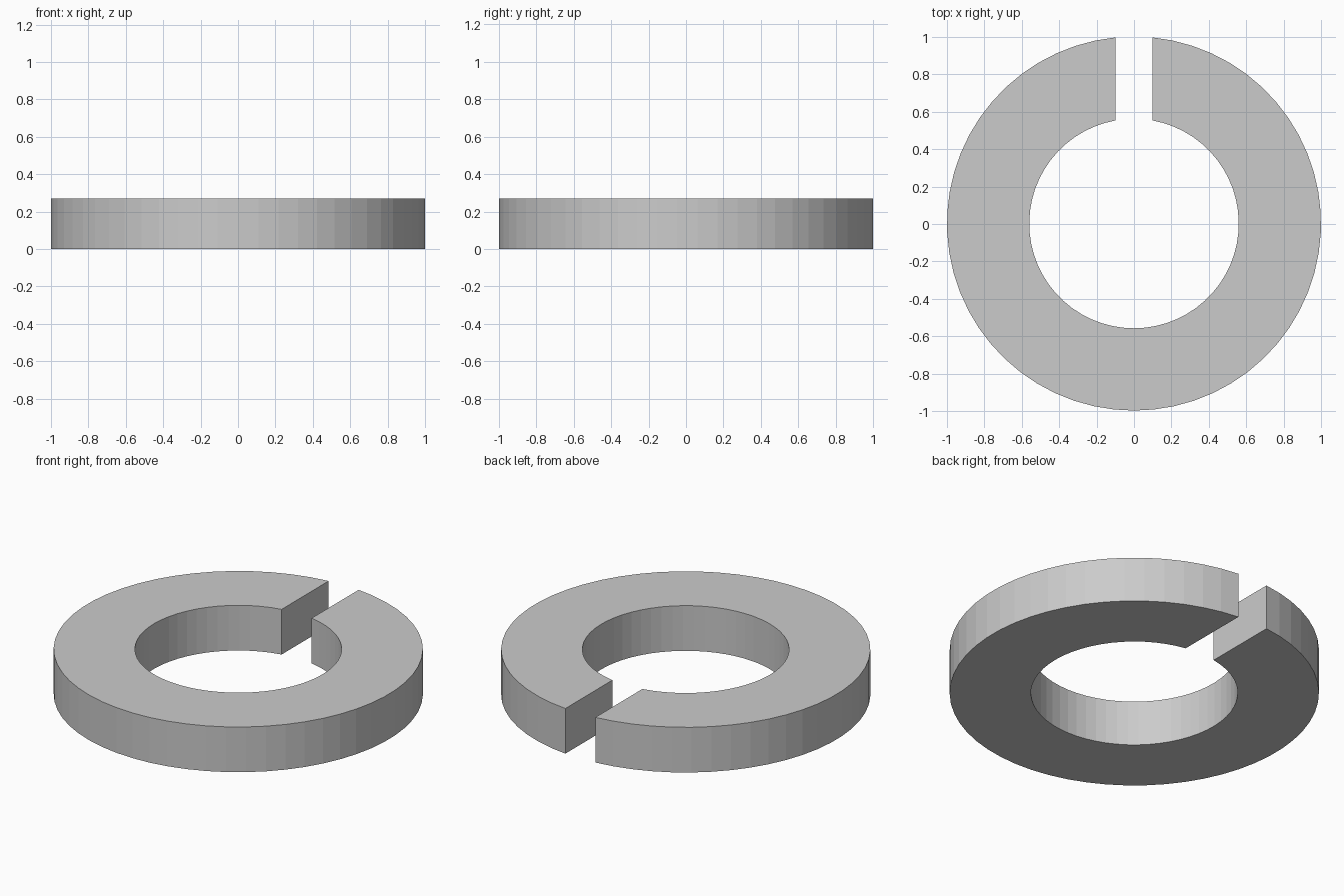
import bpy, bmesh, math

if "Cube" in bpy.data.objects:
    bpy.data.objects.remove(bpy.data.objects["Cube"])

OUTER, INNER, HEIGHT, HALF_GAP, SEGMENTS = 1.0, 0.56, 0.27, 0.099, 56
Y_OFFSET = 0.0025  # the slot trims the back edge, so the circle sits slightly back


def arc(radius):
    """Points round the ring from one slot wall to the other, slot at +y."""
    gap = math.asin(HALF_GAP / radius)
    step = (2 * math.pi - 2 * gap) / SEGMENTS
    angles = [gap + step * i for i in range(SEGMENTS + 1)]
    return [(radius * math.sin(a), radius * math.cos(a) + Y_OFFSET) for a in angles]


# Split ring: rectangular section swept round, with parallel slot walls
bm = bmesh.new()
sections = []
for (ox, oy), (ix, iy) in zip(arc(OUTER), arc(INNER)):
    sections.append([bm.verts.new(p) for p in (
        (ox, oy, 0), (ox, oy, HEIGHT), (ix, iy, HEIGHT), (ix, iy, 0))])
for a, b in zip(sections, sections[1:]):
    for k in range(4):
        n = (k + 1) % 4
        bm.faces.new((a[k], a[n], b[n], b[k]))

# Slot walls
bm.faces.new(sections[0])
bm.faces.new(sections[-1])
bmesh.ops.recalc_face_normals(bm, faces=bm.faces)

mesh = bpy.data.meshes.new("split_ring")
bm.to_mesh(mesh)
bm.free()
bpy.context.collection.objects.link(bpy.data.objects.new("split_ring", mesh))
